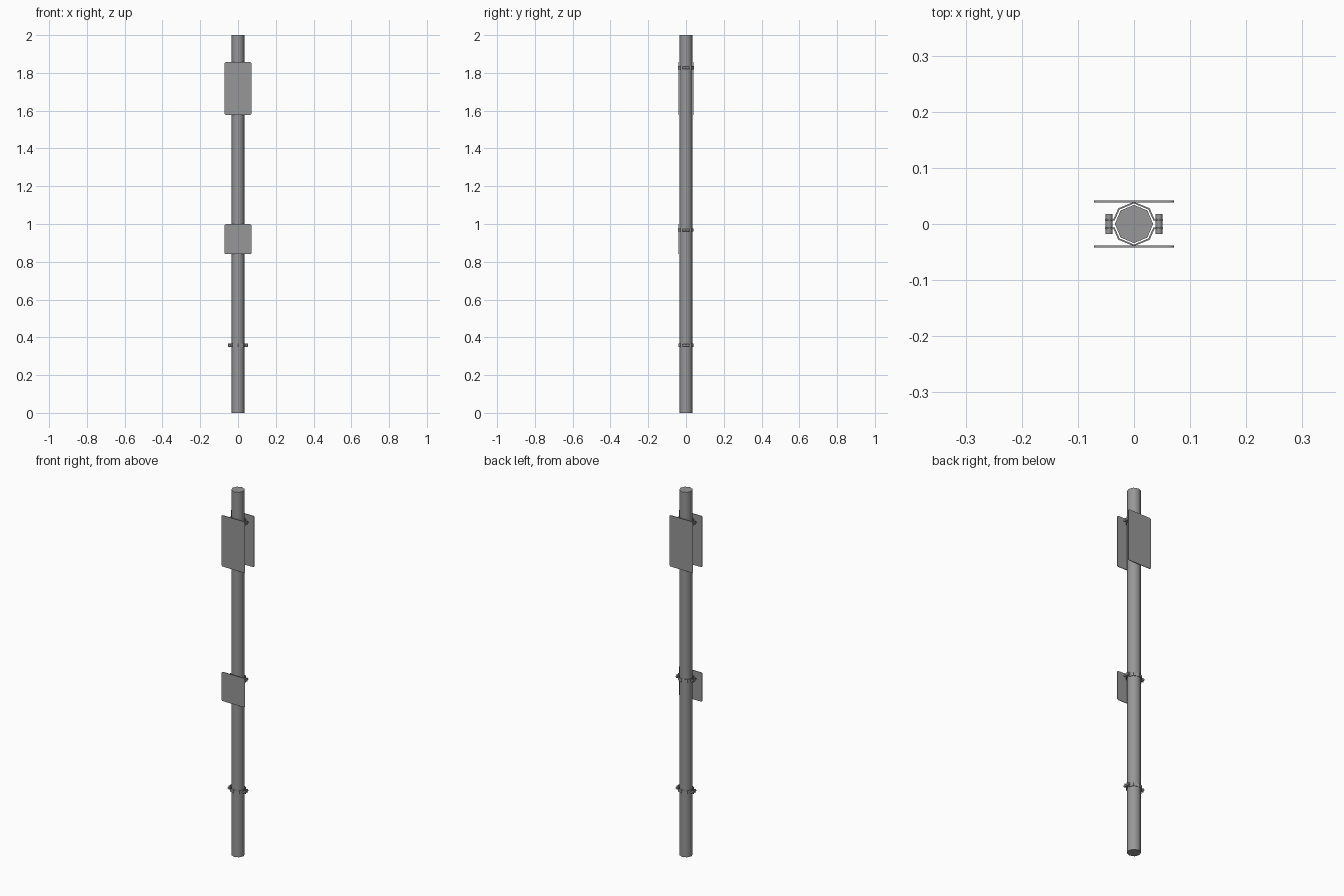
import bpy, bmesh, math
from mathutils import Matrix

if "Cube" in bpy.data.objects:
    bpy.data.objects.remove(bpy.data.objects["Cube"])

steel = bpy.data.materials.new("dark_grey")
steel.diffuse_color = (0.31, 0.31, 0.31, 1)
steel.use_nodes = True
steel.node_tree.nodes["Principled BSDF"].inputs["Base Color"].default_value = steel.diffuse_color


def finish(name, bm, smooth=False):
    bmesh.ops.recalc_face_normals(bm, faces=bm.faces)
    for f in bm.faces:
        f.smooth = smooth
    for e in bm.edges:  # keep the end rims crisp
        if len(e.link_faces) == 2 and e.calc_face_angle() > math.radians(60):
            e.smooth = False
    me = bpy.data.meshes.new(name)
    bm.to_mesh(me)
    bm.free()
    me.materials.append(steel)
    ob = bpy.data.objects.new(name, me)
    bpy.context.collection.objects.link(ob)
    return ob


def prism(bm, pts, depth):
    """Extrude a closed outline of 3D points along a vector."""
    face = bm.faces.new([bm.verts.new(p) for p in pts])
    ext = bmesh.ops.extrude_face_region(bm, geom=[face])
    verts = [g for g in ext["geom"] if isinstance(g, bmesh.types.BMVert)]
    bmesh.ops.translate(bm, verts=verts, vec=depth)


def cylinder(bm, r, length, matrix, sides=8):
    bmesh.ops.create_cone(bm, cap_ends=True, segments=sides, radius1=r,
                          radius2=r, depth=length, matrix=matrix)


# Octagonal post, smooth around its sides
bm = bmesh.new()
cylinder(bm, 0.034, 2.0, Matrix.Translation((0, 0, 1)))
finish("post", bm, True)


# Thin sign plates with rounded corners
def plate(name, y, z0, z1, w=0.071, r=0.008, t=0.0035):
    bm = bmesh.new()
    zc, h = (z0 + z1) / 2, (z1 - z0) / 2
    pts = []
    for i, (sx, sz) in enumerate([(1, 1), (-1, 1), (-1, -1), (1, -1)]):
        for k in range(4):
            a = math.radians(90 * i + 30 * k)
            pts.append((sx * (w - r) + r * math.cos(a), y - t / 2,
                        zc + sz * (h - r) + r * math.sin(a)))
    prism(bm, pts, (0, t, 0))
    finish(name, bm)


plate("upper_front_plate", -0.0405, 1.577, 1.857)
plate("upper_back_plate", 0.0405, 1.577, 1.857)
plate("lower_front_plate", -0.0405, 0.84, 0.999)


# Two-piece band clamps with bolted ears
def clamp(name, z, height=0.018):
    outer = [(0.052, 0.0085), (0.0365, 0.0085), (0.028, 0.028), (0, 0.0395)]
    inner = [(0.052, 0.006), (0.0345, 0.006), (0.0258, 0.0258), (0, 0.0365)]
    arc = lambda half: half + [(-x, y) for x, y in reversed(half[:-1])]
    outline = arc(outer) + arc(inner)[::-1]
    bm = bmesh.new()
    for s in (1, -1):
        prism(bm, [(x, s * y, z - height / 2) for x, y in outline],
              (0, 0, height))
    finish(name + "_band", bm)
    bm = bmesh.new()
    for s in (1, -1):
        cylinder(bm, 0.0065, 0.035, Matrix.Translation((s * 0.0445, 0, z))
                 @ Matrix.Rotation(math.pi / 2, 4, 'X'))
    finish(name + "_bolts", bm, True)


for label, z in (("bottom", 0.358), ("middle", 0.968), ("top", 1.827)):
    clamp(label + "_clamp", z)
